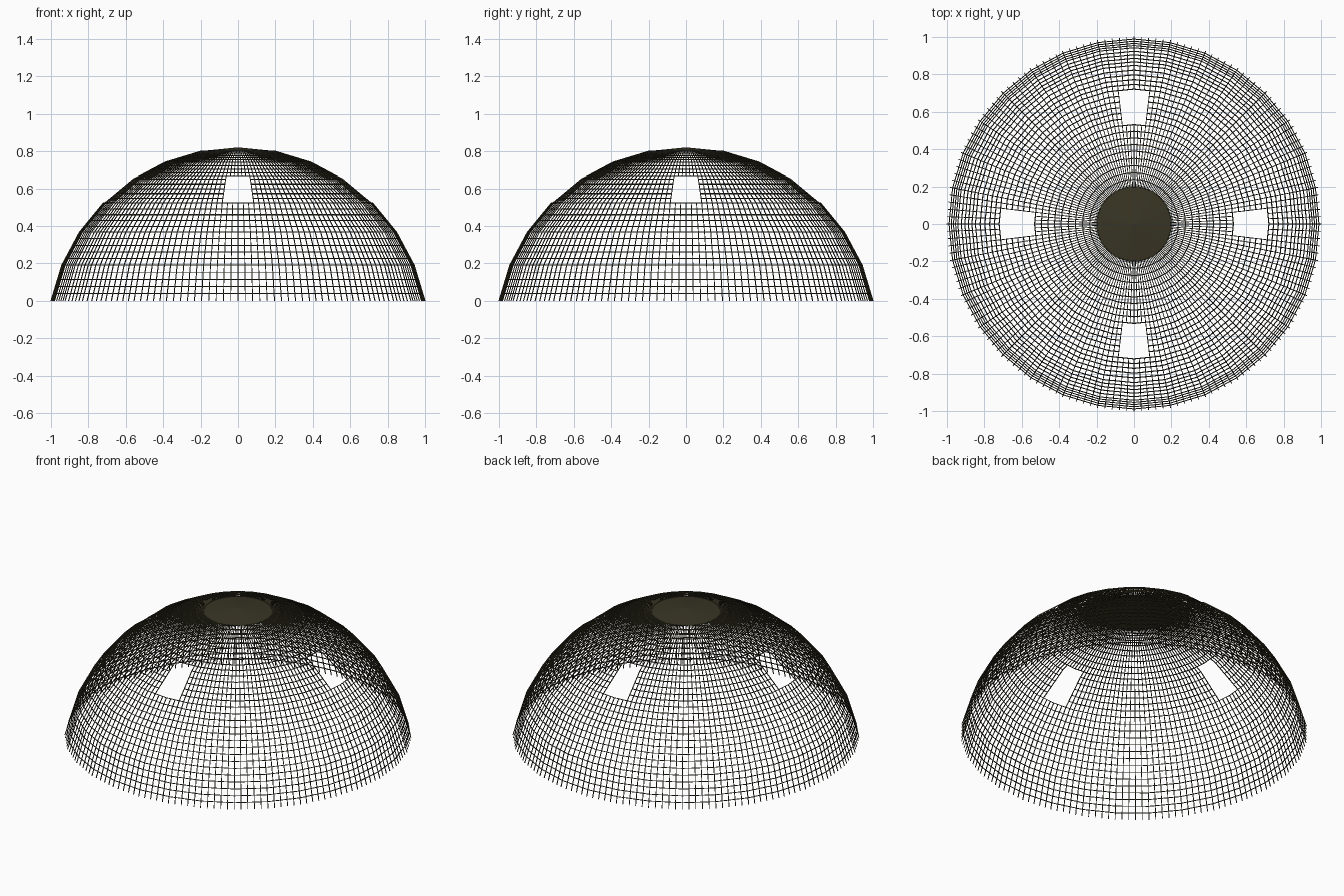
import bpy, bmesh, math
from mathutils import Vector

if "Cube" in bpy.data.objects:
    bpy.data.objects.remove(bpy.data.objects["Cube"])

R = 1.02            # sphere radius
SIDES = 32          # flat panels around, corners on the axes
CELLS = 5           # wires per panel in each direction
STEP = math.radians(11.25)
BANDS = 7           # band 0 is the solid cap
WINDOW_BAND = 3
WINDOW_HALF = 3     # window half width in cells
HALF = 0.0021       # half wire thickness
Z0 = R * math.cos(BANDS * STEP)

mat = bpy.data.materials.new("dark_metal")
mat.diffuse_color = (0.04, 0.036, 0.018, 1)
mat.use_nodes = True
mat.node_tree.nodes["Principled BSDF"].inputs["Base Color"].default_value = mat.diffuse_color


def corner(side, ring):
    a = side * 2 * math.pi / SIDES
    r = R * math.sin(ring * STEP)
    return Vector((r * math.cos(a), r * math.sin(a), R * math.cos(ring * STEP) - Z0))


def cell_offset(side, i):
    """Distance in cells from the nearest window centre line."""
    quarter = SIDES * CELLS // 4
    c = (side * CELLS + i) % quarter
    return min(c, quarter - c)


def wire(bm, a, b, normal):
    """Square bar from a to b lying in a panel."""
    u = (b - a).cross(normal).normalized() * HALF
    n = normal * HALF
    offs = (u + n, n - u, -u - n, u - n)
    lo = [bm.verts.new(a + o) for o in offs]
    hi = [bm.verts.new(b + o) for o in offs]
    for i in range(4):
        j = (i + 1) % 4
        bm.faces.new((lo[i], lo[j], hi[j], hi[i]))
    bm.faces.new(lo[::-1])
    bm.faces.new(hi)


def finish(bm, name):
    bmesh.ops.recalc_face_normals(bm, faces=bm.faces)
    me = bpy.data.meshes.new(name)
    bm.to_mesh(me)
    bm.free()
    me.materials.append(mat)
    ob = bpy.data.objects.new(name, me)
    bpy.context.collection.objects.link(ob)


# Wire lattice: upright ribs and level hoops, left open at the four windows
ribs, hoops = bmesh.new(), bmesh.new()
for band in range(1, BANDS):
    for side in range(SIDES):
        tl, tr = corner(side, band), corner(side + 1, band)
        bl, br = corner(side, band + 1), corner(side + 1, band + 1)
        normal = (bl - tl).cross(tr - tl).normalized()
        # part of the panel width that hoops span beside a window
        start, end = 0, 1
        if band == WINDOW_BAND:
            if cell_offset(side, 0) == 0:
                start = WINDOW_HALF / CELLS
            if cell_offset(side + 1, 0) == 0:
                end = 1 - WINDOW_HALF / CELLS
        for i in range(CELLS):
            t = i / CELLS
            inside = cell_offset(side, i) < WINDOW_HALF
            if not (inside and band == WINDOW_BAND):
                top, bottom = tl.lerp(tr, t), bl.lerp(br, t)
                if inside and band == WINDOW_BAND - 1:
                    bottom = top.lerp(bottom, 1 - 1 / CELLS)
                wire(ribs, top, bottom, normal)
            left, right = tl.lerp(bl, t), tr.lerp(br, t)
            wire(hoops, left.lerp(right, start), left.lerp(right, end), normal)
finish(ribs, "dome_ribs")
finish(hoops, "dome_hoops")

# Solid shallow cap on top
bm = bmesh.new()
apex = bm.verts.new((0, 0, R - Z0))
rim = [bm.verts.new(corner(s, 1)) for s in range(SIDES)]
for i in range(SIDES):
    bm.faces.new((apex, rim[i], rim[(i + 1) % SIDES]))
finish(bm, "dome_cap")
